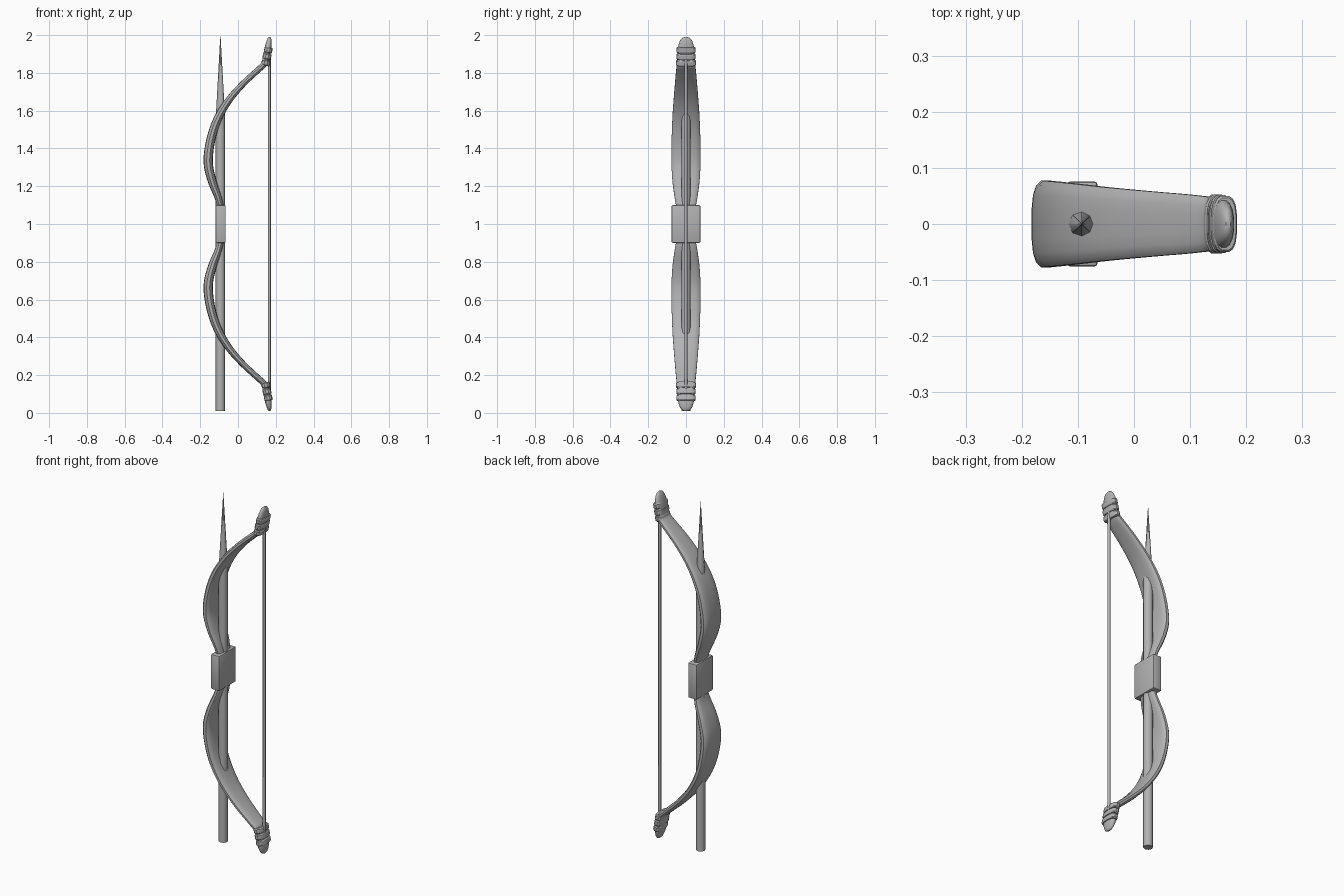
import bpy, bmesh, math
from mathutils import Vector

if "Cube" in bpy.data.objects:
    bpy.data.objects.remove(bpy.data.objects["Cube"])

grey = bpy.data.materials.new("plain grey")
grey.diffuse_color = (0.45, 0.45, 0.45, 1)
grey.use_nodes = True
grey.node_tree.nodes["Principled BSDF"].inputs["Base Color"].default_value = grey.diffuse_color


def finish(name, bm, angle=40):
    bmesh.ops.recalc_face_normals(bm, faces=bm.faces)
    me = bpy.data.meshes.new(name)
    bm.to_mesh(me)
    bm.free()
    me.materials.append(grey)
    ob = bpy.data.objects.new(name, me)
    bpy.context.collection.objects.link(ob)
    bpy.ops.object.select_all(action='DESELECT')
    ob.select_set(True)
    bpy.context.view_layer.objects.active = ob
    bpy.ops.object.shade_smooth_by_angle(angle=math.radians(angle))
    return ob


def smooth_path(pts, steps):
    """Catmull-Rom through the stations."""
    pts = [Vector(p) for p in pts]
    ext = [2 * pts[0] - pts[1]] + pts + [2 * pts[-1] - pts[-2]]
    out = []
    for i in range(len(pts) - 1):
        a, b, c, d = ext[i:i + 4]
        for s in range(steps):
            t = s / steps
            out.append(0.5 * (2 * b + (c - a) * t + (2 * a - 5 * b + 4 * c - d) * t * t
                              + (3 * b - a - 3 * c + d) * t ** 3))
    return out + [pts[-1]]


def loft(name, stations, sides=16, power=0.7, flip=False, angle=40):
    """Sweep an oval section; each station is x, z, half width in y, half thickness."""
    bm = bmesh.new()
    rings = []
    n = len(stations)
    for i, (x, z, w, t) in enumerate(stations):
        a, b = stations[max(i - 1, 0)], stations[min(i + 1, n - 1)]
        d = Vector((b[0] - a[0], 0, b[1] - a[1])).normalized()
        side = Vector((d.z, 0, -d.x))
        ring = []
        for k in range(sides):
            ang = 2 * math.pi * (k + 0.5) / sides
            c, s = math.cos(ang), math.sin(ang)
            u = math.copysign(abs(c) ** power, c) * t
            v = math.copysign(abs(s) ** power, s) * w
            p = Vector((x, v, z)) + side * u
            if flip:
                p.z = 2 - p.z
            ring.append(bm.verts.new(p))
        rings.append(ring)
    for r, q in zip(rings, rings[1:]):
        for k in range(sides):
            j = (k + 1) % sides
            bm.faces.new((r[k], r[j], q[j], q[k]))
    bm.faces.new(rings[0])
    bm.faces.new(rings[-1])
    return finish(name, bm, angle)


def cylinder(name, x, z0, z1, r0, r1, sides):
    bm = bmesh.new()
    bmesh.ops.create_cone(bm, cap_ends=True, segments=sides, radius1=r0, radius2=r1, depth=z1 - z0)
    bmesh.ops.translate(bm, verts=bm.verts, vec=(x, 0, (z0 + z1) / 2))
    return finish(name, bm, 50)


# Curved limb, from grip to tip
limb = smooth_path([
    (-0.090, 1.08, 0.050, 0.017), (-0.105, 1.14, 0.061, 0.019),
    (-0.138, 1.23, 0.073, 0.023), (-0.158, 1.33, 0.078, 0.025),
    (-0.143, 1.45, 0.077, 0.024), (-0.106, 1.56, 0.073, 0.022),
    (-0.045, 1.66, 0.066, 0.019), (0.030, 1.745, 0.059, 0.017),
    (0.100, 1.81, 0.053, 0.016), (0.140, 1.85, 0.048, 0.017),
    (0.150, 1.90, 0.044, 0.018)], 4)

# Rounded tip nub
tip = [(0.146, 1.86, 0.045, 0.019), (0.158, 1.925, 0.045, 0.019), (0.162, 1.95, 0.040, 0.017),
       (0.165, 1.97, 0.033, 0.013), (0.167, 1.984, 0.022, 0.009), (0.168, 1.99, 0.008, 0.004)]

for flip, label in ((False, "upper"), (True, "lower")):
    loft(label + "_limb", limb, flip=flip)
    loft(label + "_tip", tip, flip=flip, power=0.85)
    # Three wrapped bands around the limb end
    for i in range(3):
        x, z = 0.144 + 0.0066 * i, 1.838 + 0.034 * i
        w, t = 0.053 - 0.001 * i, 0.023 - 0.0005 * i
        loft(f"{label}_band_{i + 1}",
             [(x, z, w - 0.004, t - 0.003), (x + 0.001, z + 0.005, w, t),
              (x + 0.005, z + 0.025, w, t), (x + 0.006, z + 0.030, w - 0.004, t - 0.003)],
             flip=flip, angle=30)

# Grip block
bm = bmesh.new()
bmesh.ops.create_cube(bm, size=1)
bmesh.ops.scale(bm, verts=bm.verts, vec=(0.054, 0.152, 0.2))
bmesh.ops.translate(bm, verts=bm.verts, vec=(-0.092, 0, 1))
bmesh.ops.bevel(bm, geom=[e for e in bm.edges], offset=0.006, segments=2, affect='EDGES', profile=0.5)
finish("grip", bm)

# Bowstring and arrow
cylinder("bowstring", 0.166, 0.12, 1.88, 0.008, 0.008, 8)
cylinder("arrow_shaft", -0.093, 0.01, 1.56, 0.025, 0.025, 8)
cylinder("arrow_point", -0.093, 1.56, 2.0, 0.025, 0.0005, 8)
